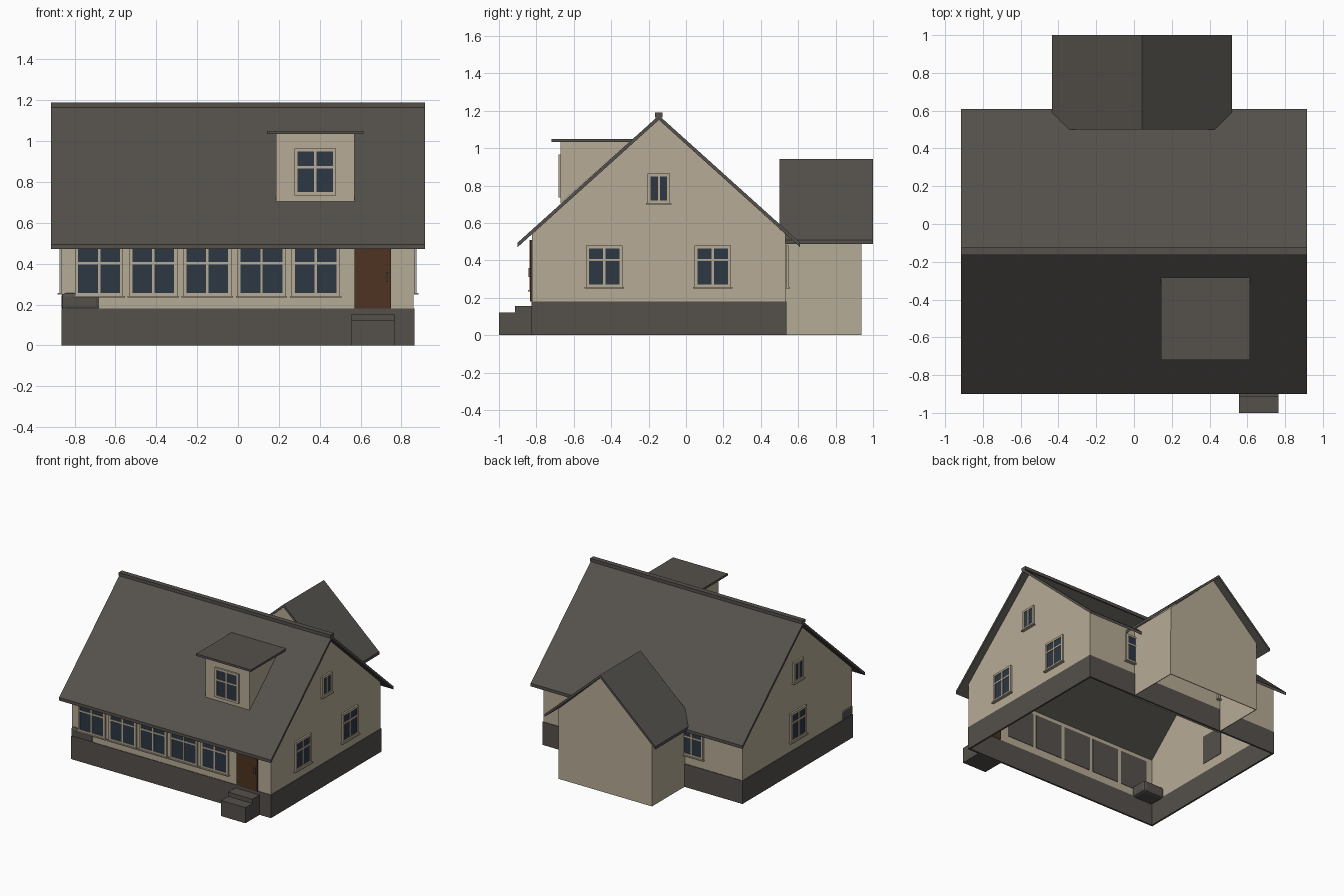
import bpy, bmesh, math
from mathutils import Matrix, Vector

if "Cube" in bpy.data.objects:
    bpy.data.objects.remove(bpy.data.objects["Cube"], do_unlink=True)


def material(name, rgb):
    m = bpy.data.materials.new(name)
    m.use_nodes = True
    m.diffuse_color = (*rgb, 1)
    m.node_tree.nodes["Principled BSDF"].inputs["Base Color"].default_value = (*rgb, 1)
    return m


WALL = material("beige_plaster", (0.47, 0.41, 0.305))
DARK = material("dark_grey", (0.09, 0.082, 0.072))
GLASS = material("blue_glass", (0.026, 0.038, 0.056))
WOOD = material("brown_wood", (0.075, 0.034, 0.015))


def finish(name, bm, mats):
    bmesh.ops.recalc_face_normals(bm, faces=bm.faces)
    me = bpy.data.meshes.new(name)
    bm.to_mesh(me)
    bm.free()
    for m in mats:
        me.materials.append(m)
    ob = bpy.data.objects.new(name, me)
    bpy.context.collection.objects.link(ob)
    return ob


def add_box(bm, x, y, z, slot=0):
    size = Vector((x[1] - x[0], y[1] - y[0], z[1] - z[0]))
    mid = Vector((x[0] + x[1], y[0] + y[1], z[0] + z[1])) / 2
    mat = Matrix.Translation(mid) @ Matrix.Diagonal((*size, 1))
    verts = bmesh.ops.create_cube(bm, size=1, matrix=mat)["verts"]
    for f in {f for v in verts for f in v.link_faces}:
        f.material_index = slot


def box(name, x, y, z, mat):
    bm = bmesh.new()
    add_box(bm, x, y, z)
    return finish(name, bm, [mat])


def prism(name, profile, axis, lo, hi, mat, skip=(), caps=True, shell=0):
    """Extrude a (horizontal, z) profile along x or y; skipped edges stay open."""
    bm = bmesh.new()

    def ring(t):
        return [bm.verts.new((t, a, z) if axis == "x" else (a, t, z)) for a, z in profile]

    start, end = ring(lo), ring(hi)
    n = len(profile)
    for i in range(n):
        if i not in skip:
            j = (i + 1) % n
            bm.faces.new((start[i], start[j], end[j], end[i]))
    if caps:
        bm.faces.new(start)
        bm.faces.new(end)
    ob = finish(name, bm, [mat])
    if shell:
        mod = ob.modifiers.new("thickness", "SOLIDIFY")
        mod.thickness = shell
        mod.offset = 0
    return ob


def gable_roof(name, mid, half, eave, ridge, thick, axis, lo, hi):
    top = [(mid - half, eave), (mid, ridge), (mid + half, eave)]
    under = [(a, z - thick) for a, z in reversed(top)]
    return prism(name, top + under, axis, lo, hi, DARK)


def window(name, place, angle, width, z0, z1, bar=None, rim=0.016, sill=True):
    """Casement facing local -y, turned by angle and moved to place."""
    bm = bmesh.new()
    w = width / 2
    add_box(bm, (-w + rim, w - rim), (-0.008, 0), (z0 + rim, z1 - rim), 1)
    add_box(bm, (-w, w), (0.006, 0.010), (z0, z1), 2)
    front = (-0.013, 0)
    for s in (-1, 1):
        add_box(bm, sorted((s * w, s * (w - rim))), front, (z0, z1))
    add_box(bm, (-w, w), front, (z0, z0 + rim))
    add_box(bm, (-w, w), front, (z1 - rim, z1))
    add_box(bm, (-0.006, 0.006), front, (z0, z1))
    if bar:
        add_box(bm, (-w, w), front, (bar - 0.006, bar + 0.006))
    if sill:
        add_box(bm, (-w - 0.008, w + 0.008), (-0.022, 0), (z0 - 0.006, z0 + 0.002))
    ob = finish(name, bm, [WALL, GLASS, DARK])
    ob.location = (*place, 0)
    ob.rotation_euler.z = math.radians(angle)
    return ob


# Main body: open underneath, closed above by the roof
FRONT, BACK, SIDE, RIDGE_Y = -0.82, 0.53, 0.857, -0.145
prism("house_walls", [(FRONT, 0.17), (BACK, 0.17), (BACK, 0.54), (RIDGE_Y, 1.155), (FRONT, 0.54)],
      "x", -SIDE, SIDE, WALL, skip=(0, 2, 3), shell=0.008)
prism("plinth", [(FRONT, 0), (BACK, 0), (BACK, 0.18), (FRONT, 0.18)],
      "x", -SIDE, SIDE, DARK, skip=(0, 2), shell=0.02)
gable_roof("main_roof", RIDGE_Y, 0.755, 0.495, 1.175, 0.024, "x", -0.915, 0.915)
box("ridge_cap", (-0.915, 0.915), (-0.165, -0.125), (1.165, 1.19), DARK)

# Rear wing
prism("wing_walls", [(-0.36, 0), (0.44, 0), (0.44, 0.55), (0.04, 0.925), (-0.36, 0.55)],
      "y", 0.512, 0.935, WALL, skip=(0, 2, 3), shell=0.008)
gable_roof("wing_roof", 0.0425, 0.4775, 0.51, 0.942, 0.022, "y", 0.5, 1.0)

# Dormer
prism("dormer_walls", [(-0.67, 0.705), (-0.67, 1.035), (-0.30, 1.035)],
      "x", 0.187, 0.57, WALL)
box("dormer_roof", (0.143, 0.615), (-0.72, -0.28), (1.034, 1.05), DARK)
window("dormer_window", (0.378, -0.67), 0, 0.205, 0.735, 0.965, bar=0.873, sill=False)

# Front window row and door
for i in range(5):
    window(f"front_window_{i + 1}", (-0.68 + i * 0.265, FRONT - 0.004), 0, 0.236, 0.24, 0.51, bar=0.402)
box("front_door", (0.57, 0.75), (-0.834, -0.81), (0.18, 0.51), WOOD)
box("door_handle", (0.725, 0.735), (-0.842, -0.834), (0.31, 0.36), DARK)

# Side and back windows
for i, y in enumerate((-0.4375, 0.1425)):
    window(f"left_window_{i + 1}", (SIDE + 0.004, y), 90, 0.195, 0.255, 0.48, bar=0.402)
window("right_window", (-SIDE - 0.004, RIDGE_Y), -90, 0.195, 0.255, 0.48, bar=0.402)
for s, side in ((1, "left"), (-1, "right")):
    window(f"{side}_attic_window", (s * (SIDE + 0.004), RIDGE_Y), s * 90, 0.12, 0.705, 0.865)
    window(f"back_{side}_window", (s * 0.43, BACK + 0.004), 180, 0.195, 0.255, 0.48, bar=0.402)

# Entrance steps
box("upper_step", (0.555, 0.765), (-0.915, -0.825), (0, 0.155), DARK)
box("lower_step", (0.555, 0.765), (-1.0, -0.915), (0, 0.122), DARK)

# Raised stone corner on the plinth
corner = box("corner_stone", (-0.865, -0.675), (-0.832, -0.69), (0.17, 0.26), DARK)
bevel = corner.modifiers.new("worn_edges", "BEVEL")
bevel.width = 0.02
bevel.segments = 2
